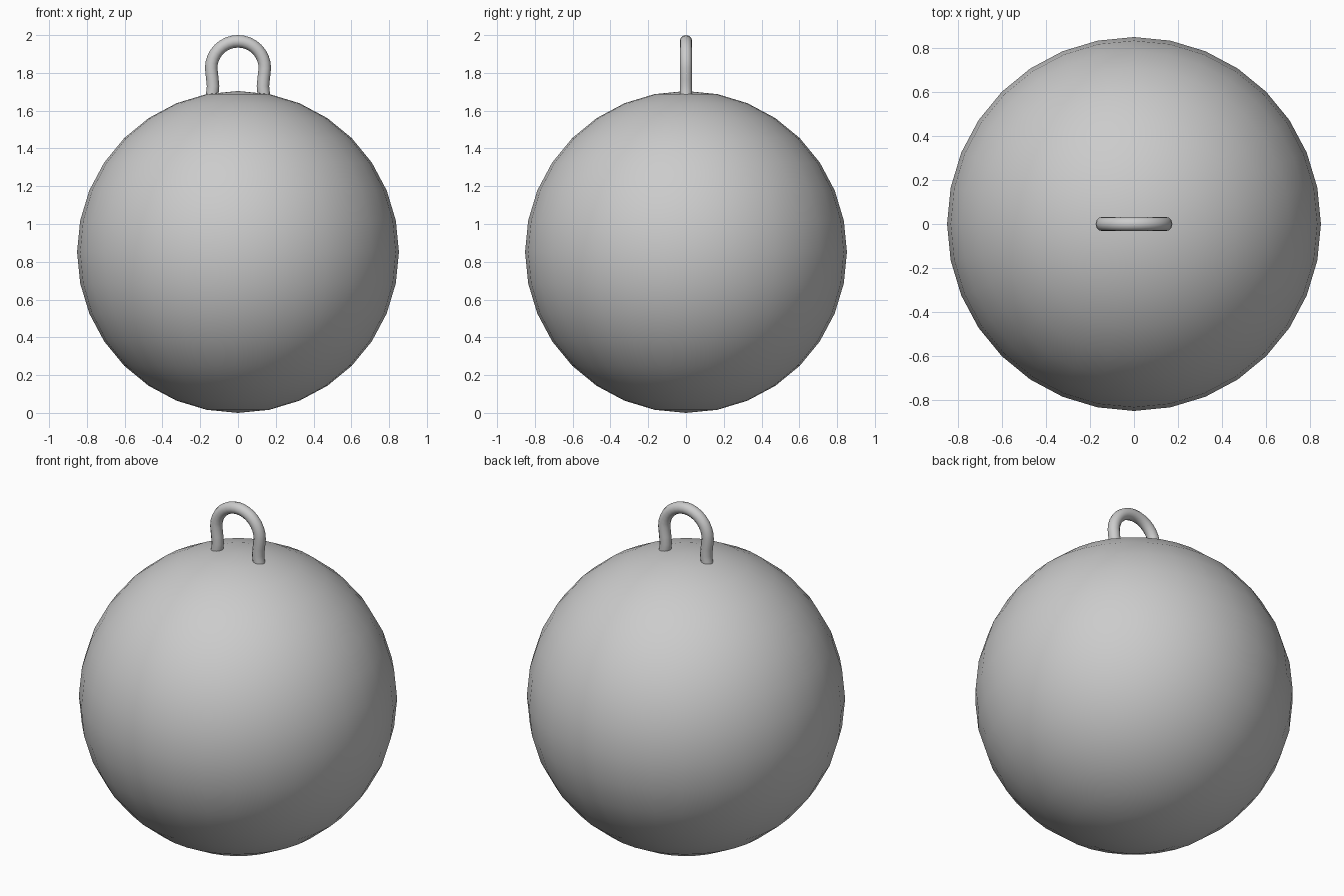
import bpy, math

if "Cube" in bpy.data.objects:
    bpy.data.objects.remove(bpy.data.objects["Cube"])

R = 0.852          # ball radius
TUBE = 0.033       # wire radius of the hanging loop

# Ball: 32 x 16 smooth sphere standing on the floor
bpy.ops.mesh.primitive_uv_sphere_add(segments=32, ring_count=16, radius=R, location=(0, 0, R))
ball = bpy.context.object
ball.name = "ball"
bpy.ops.object.shade_smooth()

# Loop path: slightly pinched leg, round arch, mirrored leg
leg = [(0.140, 1.67), (0.135, 1.70), (0.132, 1.73), (0.136, 1.77)]
arch_r, arch_z = 0.142, 1.825
arch = [(arch_r * math.cos(math.pi * i / 16), arch_z + arch_r * math.sin(math.pi * i / 16))
        for i in range(17)]
path = leg + arch + [(-x, z) for x, z in reversed(leg)]

curve = bpy.data.curves.new("hanging_loop", "CURVE")
curve.dimensions = "3D"
curve.bevel_depth = TUBE
curve.bevel_resolution = 4
curve.use_fill_caps = True
spline = curve.splines.new("POLY")
spline.points.add(len(path) - 1)
for p, (x, z) in zip(spline.points, path):
    p.co = (x, 0, z, 1)
loop = bpy.data.objects.new("hanging_loop", curve)
bpy.context.collection.objects.link(loop)

# Turn the loop into a smooth mesh
bpy.ops.object.select_all(action="DESELECT")
loop.select_set(True)
bpy.context.view_layer.objects.active = loop
bpy.ops.object.convert(target="MESH")
bpy.ops.object.shade_smooth_by_angle(angle=math.radians(40))
